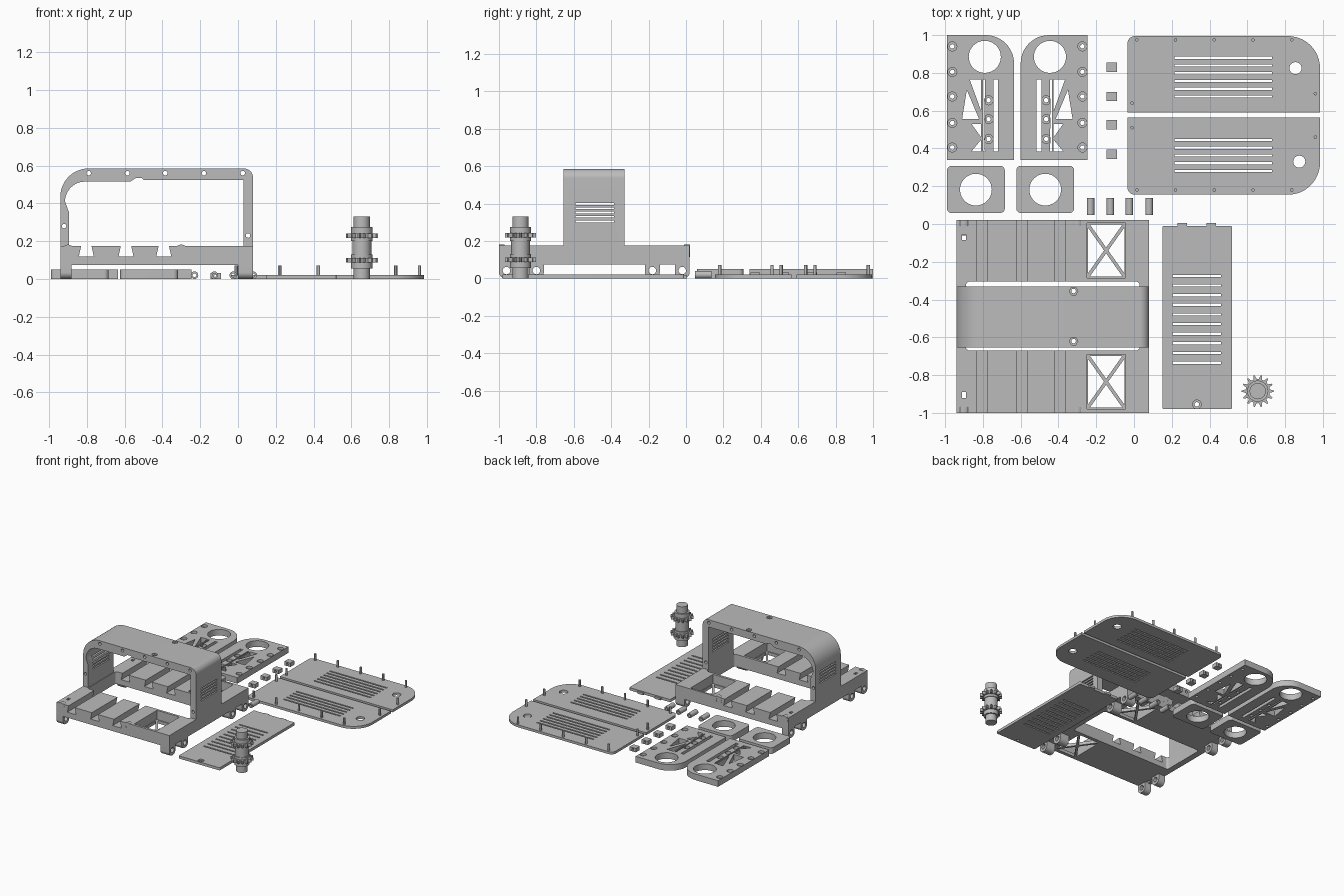
import bpy, bmesh
from math import sin, cos, pi, radians
from mathutils import Matrix

if "Cube" in bpy.data.objects:
    bpy.data.objects.remove(bpy.data.objects["Cube"])

grey = bpy.data.materials.new("printed_grey")
grey.use_nodes = True
TONE = (0.5, 0.5, 0.5, 1)
grey.diffuse_color = TONE
grey.node_tree.nodes["Principled BSDF"].inputs["Base Color"].default_value = TONE

AXES = {"Z": Matrix.Identity(4),
        "Y": Matrix(((1, 0, 0, 0), (0, 0, -1, 0), (0, 1, 0, 0), (0, 0, 0, 1))),
        "X": Matrix(((0, 0, 1, 0), (1, 0, 0, 0), (0, 1, 0, 0), (0, 0, 0, 1)))}


def arc(x, y, r, a, b, n=12):
    return [(x + r * cos(radians(a + (b - a) * i / n)),
             y + r * sin(radians(a + (b - a) * i / n))) for i in range(n + 1)]


def circle(x, y, r, n=24):
    return arc(x, y, r, 0, 360, n)[:-1]


def rect(x0, y0, x1, y1, bl=0, br=0, tr=0, tl=0):
    pts = []
    for x, y, r, sx, sy, a in ((x0, y0, bl, 1, 1, 180), (x1, y0, br, -1, 1, 270),
                               (x1, y1, tr, -1, -1, 0), (x0, y1, tl, 1, -1, 90)):
        pts += arc(x + sx * r, y + sy * r, r, a, a + 90) if r else [(x, y)]
    return pts


def finish(ob):
    me = ob.data
    me.materials.clear()
    me.materials.append(grey)
    me.shade_smooth()
    me.set_sharp_from_angle(angle=radians(30))
    return ob


def prism(name, loops, lo, hi, axis="Z"):
    """Filled outline with holes, extruded along an axis."""
    cu = bpy.data.curves.new(name, "CURVE")
    cu.dimensions, cu.fill_mode, cu.extrude = "2D", "BOTH", (hi - lo) / 2
    for loop in loops:
        sp = cu.splines.new("POLY")
        sp.points.add(len(loop) - 1)
        for p, (u, v) in zip(sp.points, loop):
            p.co = (u, v, 0, 1)
        sp.use_cyclic_u = True
    tmp = bpy.data.objects.new(name + "_outline", cu)
    bpy.context.collection.objects.link(tmp)
    dg = bpy.context.evaluated_depsgraph_get()
    me = bpy.data.meshes.new_from_object(tmp.evaluated_get(dg))
    bpy.data.objects.remove(tmp)
    mid = (lo + hi) / 2 * (-1 if axis == "Y" else 1)
    bm = bmesh.new()
    bm.from_mesh(me)
    bmesh.ops.remove_doubles(bm, verts=bm.verts, dist=1e-5)
    bm.transform(AXES[axis] @ Matrix.Translation((0, 0, mid)))
    bmesh.ops.recalc_face_normals(bm, faces=bm.faces)
    bm.to_mesh(me)
    bm.free()
    me.name = name
    ob = bpy.data.objects.new(name, me)
    bpy.context.collection.objects.link(ob)
    return finish(ob)


def cut(ob, cutters):
    for c in cutters:
        c.hide_render = True
        m = ob.modifiers.new("cut", "BOOLEAN")
        m.operation, m.solver, m.object = "DIFFERENCE", "EXACT", c
    dg = bpy.context.evaluated_depsgraph_get()
    me = bpy.data.meshes.new_from_object(ob.evaluated_get(dg))
    ob.modifiers.clear()
    ob.data = me
    for c in cutters:
        bpy.data.objects.remove(c)
    finish(ob)


# Base: dovetail-grooved deck, open middle, braced windows
FRONT, BACK, TOP, UNDER = -1.0, 0.02, 0.175, 0.075
profile = [(-.94, UNDER), (.08, UNDER), (.08, TOP)]
for a, b in ((-.42, -.365), (-.62, -.565), (-.83, -.775)):
    profile += [(b, TOP), (b + .012, .12), (a - .012, .12), (a, TOP)]
profile.append((-.94, TOP))
base = prism("base_deck", [profile], FRONT, BACK, "Y")
cutters = [prism("opening", [rect(-.89, -.67, .03, -.305, .02, .02, .02, .02)], 0, .3)]
for y0, y1 in ((-.98, -.69), (-.285, .005)):
    x0, x1 = -.25, -.045
    cutters.append(prism("window_pocket", [rect(x0, y0, x1, y1)], .1, .3))
    cx, cy = (x0 + x1) / 2, (y0 + y1) / 2
    corners = rect(x0, y0, x1, y1)
    for i in range(4):
        tri = [corners[i], corners[(i + 1) % 4], (cx, cy)]
        gx, gy = (sum(p[k] for p in tri) / 3 for k in (0, 1))
        small = [(gx + (x - gx) * .84, gy + (y - gy) * .84) for x, y in tri]
        cutters.append(prism("window", [small], 0, .15))
for y in (-.07, -.905):
    cutters.append(prism("slot", [rect(-.91, y - .015, -.89, y + .015)], 0, .3))
cut(base, cutters)

# Hinge lugs below and bolt bosses on the deck ends
for y in (-.96, -.8, -.18, -.02):
    for side, x in (("left", .0), ("right", -.94)):
        lug = rect(y - .04, .0, y + .04, .085, .035, .035)
        prism(side + "_hinge_lug", [lug, circle(y, .042, .02)], x, x + (.08 if x == 0 else .06), "X")
for x in (-.9, -.3):
    for y in (FRONT - .001, -.01):
        prism("bolt_boss", [circle(x, .148, .034), circle(x, .148, .014, 6)], y, y + .031, "Y")

# Arch housing
outer = [(-.94, .1)] + arc(-.79, .435, .15, 180, 90) + arc(.03, .535, .05, 90, 0) + [(.08, .1)]
inner = [(.03, .1), (.03, .525), (-.5, .525), (-.51, .535), (-.54, .535), (-.57, .515)]
inner += arc(-.81, .41, .105, 90, 180) + [(-.895, .355), (-.895, .1)]
holes = [(-.79, .56), (-.585, .56), (-.385, .56), (-.18, .56), (.025, .56), (-.92, .28), (.053, .23)]
arch = prism("arch_housing", [outer + inner] + [circle(x, z, .012, 16) for x, z in holes],
             -.655, -.33, "Y")
cutters = [prism("vent", [rect(-.59, z - .005, -.385, z + .005)], -1.1, .2, "X")
           for z in (.305, .33, .352, .375, .398)]
for y in (-.355, -.62):
    cutters += [prism("bolt_hole", [circle(-.32, y, .012)], .45, .7),
                prism("bolt_recess", [circle(-.32, y, .023, 6)], .57, .7)]
cut(arch, cutters)

# Slotted cover with two tabs
slots = [rect(.205, y - .006, .46, y + .006) for y in [-.275 - .051 * i for i in range(10)]]
cover = rect(.15, -.98, .52, -.01, .01, .01, .01, .01)
prism("cover_base", [cover, circle(.333, -.955, .012)] + slots, 0, .012)
prism("cover_top", [cover, circle(.333, -.955, .023)] + slots, .012, .022)
for x in (.255, .41):
    prism("cover_tab", [rect(x - .025, -.012, x + .025, .005)], .0, .018)

# Two vented side panels with locating pins
for name, y0, y1, up, vents, hole, edge, extra in (
        ("back", .59, .995, True, [.88 - .041 * i for i in range(6)], (.855, .825), .975,
         ((.96, .69), (-.01, .64))),
        ("front", .155, .565, False, [.445 - .041 * i for i in range(5)], (.875, .33), .18,
         ((-.01, .51), (.96, .46)))):
    shape = rect(-.035, y0, .985, y1, tr=.17, tl=.04) if up else rect(-.035, y0, .985, y1, .04, .17)
    prism(name + "_side_panel", [shape, circle(*hole, .032)]
          + [rect(.215, y - .006, .73, y + .006) for y in vents], 0, .02)
    for x, y in [(px, edge) for px in (.015, .22, .425, .63, .835)] + list(extra):
        prism(name + "_panel_pin", [circle(x, y, .009, 12)], .015, .072)

# Mirrored truss plates with counterbored holes
truss = [[(-.87, .765), (-.81, .765), (-.81, .6)],
         [(-.885, .71), (-.91, .555), (-.82, .555)],
         [(-.86, .53), (-.81, .53), (-.81, .46)],
         [(-.81, .445), (-.86, .385), (-.81, .385)],
         rect(-.8, .385, -.79, .765), rect(-.745, .385, -.72, .765)]
bolts = [(-.962, y) for y in (.94, .805, .675, .535, .405)]
bolts += [(-.77, y) for y in (.655, .555, .45)]
for name, flip in (("right", False), ("left", True)):
    def place(loop):
        return [(-1.235 - x, y) for x, y in loop] if flip else loop
    body = [rect(-.99, .34, -.635, 1.0, tr=.15), circle(-.79, .885, .085, 40)] + truss
    for layer, r, lo, hi in (("base", .012, 0, .03), ("top", .024, .03, .05)):
        loops = body + [circle(x, y, r, 16) for x, y in bolts]
        prism(name + "_truss_plate_" + layer, [place(p) for p in loops], lo, hi)

# Ring plates
for x in (-.837, -.47):
    prism("ring_plate", [rect(x - .153, .058, x + .153, .308, .025, .025, .025, .025),
                         circle(x, .182, .084, 40)], 0, .05)

# Small drilled blocks and tubes
for y in (.83, .675, .525, .37):
    prism("small_block", [rect(-.145, .0, -.09, .032), circle(-.1175, .016, .009, 12)],
          y - .025, y + .025, "Y")
for x in (-.23, -.125, -.025, .08):
    prism("spacer_tube", [circle(x, .02, .02), circle(x, .02, .01)], .048, .137, "Y")

# Spindle with two sprockets
SX, SY, TEETH = .655, -.885, 14
for r, lo, hi in ((.043, 0, .055), (.056, .055, .13), (.05, .13, .2), (.056, .2, .275), (.043, .275, .33)):
    prism("spindle_section", [circle(SX, SY, r, 32)], lo, hi)
gear = []
for i in range(TEETH):
    for r, t in ((.064, -.5), (.064, -.32), (.085, -.08), (.085, .08), (.064, .32)):
        a = 2 * pi * (i + t) / TEETH
        gear.append((SX + r * cos(a), SY + r * sin(a)))
for z in (.1, .23):
    prism("sprocket", [gear], z - .012, z + .012)
